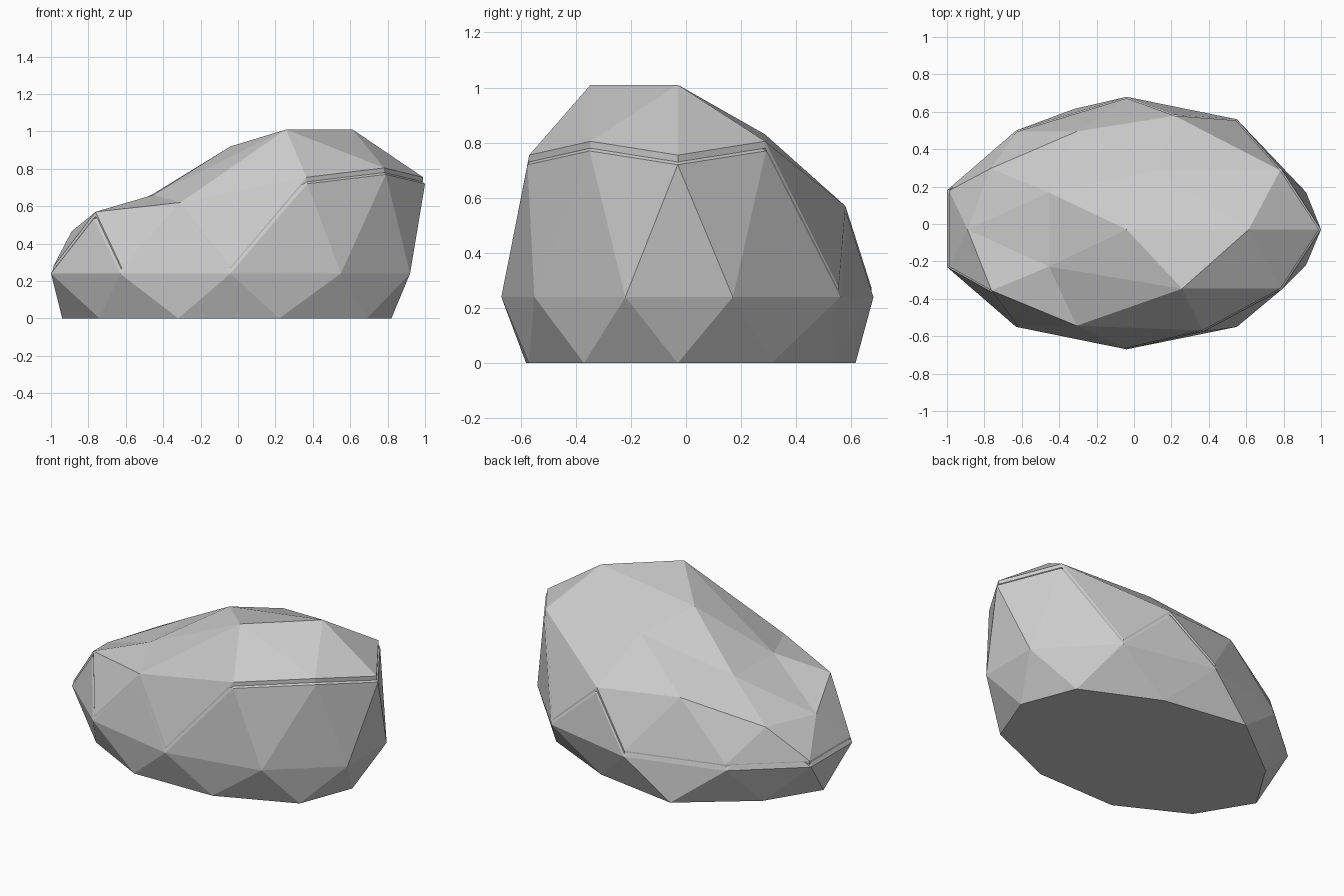
import bpy, bmesh

if "Cube" in bpy.data.objects:
    bpy.data.objects.remove(bpy.data.objects["Cube"])

# Rings of the boulder, counter-clockwise from +x
BASE = [(.82, -.03), (.69, .31), (.22, .53), (-.32, .615), (-.74, .29),
        (-.94, -.03), (-.74, -.36), (-.32, -.58), (.22, -.57), (.69, -.37)]
BELT = [(.92, .17), (.55, .56), (-.04, .68), (-.63, .5), (-1, .18),
        (-1, -.23), (-.63, -.55), (-.04, -.67), (.55, -.55), (.92, -.22)]
SHOULDER = [(1, -.03, .72), (.79, .29, .77), (.22, .585, .535), (-.31, .5, .58),
            (-.775, .3, .44), (-.9, -.03, .43), (-.77, -.36, .535),
            (-.31, -.55, .585), (.37, -.575, .72), (.79, -.35, .77)]
CROWN = [(.62, -.03, .975), (.12, .29, .795), (-.46, .17, .63),
         (-.46, -.23, .625), (.26, -.35, .975)]
PEAK = (-.04, -.03, .885)

verts = ([(x, y, 0) for x, y in BASE] + [(x, y, .24) for x, y in BELT]
         + SHOULDER + CROWN + [PEAK])


def b(i): return i % 10
def e(i): return 10 + i % 10
def s(i): return 20 + i % 10
def c(i): return 30 + i % 5


# Triangulated bands
lower = [tuple(range(9, -1, -1))]
upper, bare = [], []
for i in range(10):
    lower += [(b(i), b(i + 1), e(i)), (b(i + 1), e(i + 1), e(i))]
    (bare if i in (8, 9, 0) else upper).append((e(i), s(i + 1), s(i)))
    (bare if i in (8, 9, 0, 1, 2, 6) else upper).append((e(i - 1), e(i), s(i)))
for j in range(5):
    m = s(2 * j + 1)
    upper += [(c(j), c(j + 1), 35), (c(j), s(2 * j), m),
              (c(j), m, c(j + 1)), (c(j + 1), m, s(2 * j + 2))]


def make(name, points, faces, rim=0.0):
    bm = bmesh.new()
    vs = [bm.verts.new(p) for p in points]
    for f in faces:
        bm.faces.new([vs[k] for k in f])
    bmesh.ops.delete(bm, geom=[v for v in bm.verts if not v.link_faces], context='VERTS')
    if rim:
        edges = [ed for ed in bm.edges if ed.is_boundary]
        new = bmesh.ops.extrude_edge_only(bm, edges=edges)['geom']
        for v in new:
            if isinstance(v, bmesh.types.BMVert):
                v.co.z -= rim
    bmesh.ops.recalc_face_normals(bm, faces=bm.faces)
    me = bpy.data.meshes.new(name)
    bm.to_mesh(me)
    bm.free()
    ob = bpy.data.objects.new(name, me)
    bpy.context.collection.objects.link(ob)
    return ob


# Boulder body
make("rock", verts, lower + upper + bare)

# Thin covering layer lying over the less steep faces
make("rock_cap", [(x * .989, y * .989, z + .035) for x, y, z in verts], upper, rim=.025)
